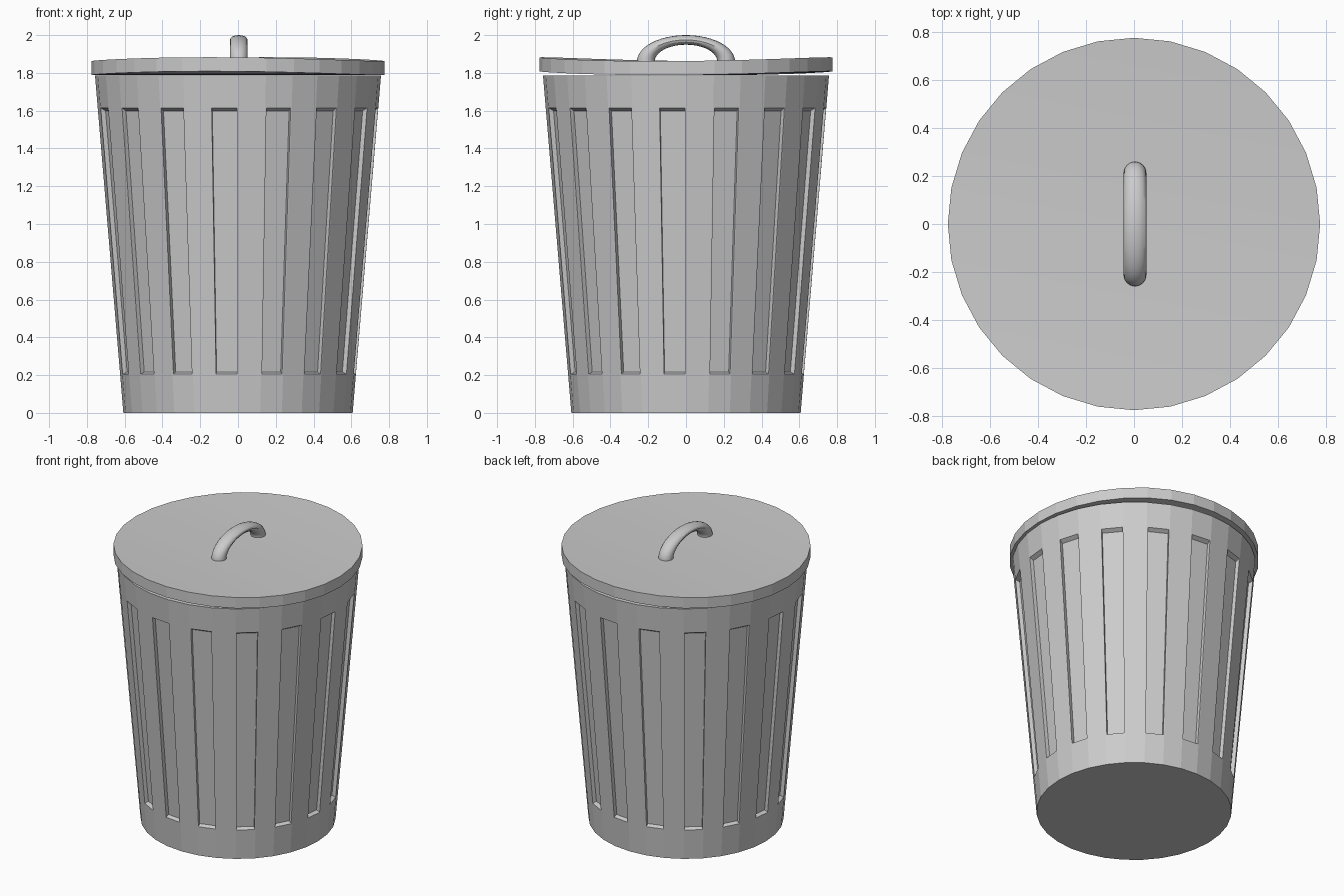
import bpy, bmesh, math

if "Cube" in bpy.data.objects:
    bpy.data.objects.remove(bpy.data.objects["Cube"])

SIDES = 32


def radius_at(z):
    return 0.607 + 0.15 * z / 1.785


def make_object(name, bm):
    bmesh.ops.recalc_face_normals(bm, faces=bm.faces)
    mesh = bpy.data.meshes.new(name)
    bm.to_mesh(mesh)
    bm.free()
    obj = bpy.data.objects.new(name, mesh)
    bpy.context.collection.objects.link(obj)
    return obj


def ring(bm, r, height):
    verts = []
    for i in range(SIDES):
        a = 2 * math.pi * i / SIDES
        x, y = r * math.cos(a), r * math.sin(a)
        verts.append(bm.verts.new((x, y, height(x, y))))
    return verts


def bridge(bm, low, high):
    return [bm.faces.new((low[i], low[(i + 1) % SIDES],
                          high[(i + 1) % SIDES], high[i]))
            for i in range(SIDES)]


# Tapered body with a recessed panel on every other side
bm = bmesh.new()
rings = [ring(bm, radius_at(z), lambda x, y, z=z: z)
         for z in (0, 0.2, 1.62, 1.785)]
bands = [bridge(bm, a, b) for a, b in zip(rings, rings[1:])]
bm.faces.new(rings[0][::-1])
bm.faces.new(rings[-1])
bm.normal_update()
panels = bands[1][1::2]
bmesh.ops.inset_individual(bm, faces=panels, thickness=0.008)
bmesh.ops.inset_individual(bm, faces=panels, thickness=0.001, depth=-0.025)
for face in panels:
    for v in face.verts:
        # slope the top and bottom walls of each recess
        old = radius_at(v.co.z)
        v.co.z += -0.017 if v.co.z > 1 else 0.008
        k = radius_at(v.co.z) / old
        v.co.x *= k
        v.co.y *= k
make_object("bin_body", bm)

# Slightly bent lid, faced with strips running across the bend
SHIFT = 14
axis = math.pi * SHIFT / SIDES


def lid_height(x, y):
    d = (x * math.cos(axis) + y * math.sin(axis)) / 0.775
    return 1.862 + 0.021 * d * d


bm = bmesh.new()
top = ring(bm, 0.775, lid_height)
bottom = ring(bm, 0.775, lambda x, y: lid_height(x, y) - 0.074)
bridge(bm, bottom, top)
half = SHIFT // 2
for loop in (top, bottom):
    for k in range(SIDES // 2):
        ids = [(half + k) % SIDES, (half + k + 1) % SIDES,
               (half - k - 1) % SIDES, (half - k) % SIDES]
        bm.faces.new([loop[i] for i in dict.fromkeys(ids)])
make_object("lid", bm)

# Arched handle: upper half of a flattened ring
bpy.ops.mesh.primitive_torus_add(major_segments=48, minor_segments=16,
                                 major_radius=0.213, minor_radius=0.047)
handle = bpy.context.object
handle.name = "lid_handle"
bm = bmesh.new()
bm.from_mesh(handle.data)
for v in bm.verts:
    x, y, z = v.co
    v.co = (z + 0.004, x, 1.86 + y * 0.14 / 0.26)
geom = bm.verts[:] + bm.edges[:] + bm.faces[:]
bmesh.ops.bisect_plane(bm, geom=geom, plane_co=(0, 0, 1.85),
                       plane_no=(0, 0, 1), clear_inner=True)
bmesh.ops.holes_fill(bm, edges=[e for e in bm.edges if e.is_boundary])
bmesh.ops.recalc_face_normals(bm, faces=bm.faces)
bm.to_mesh(handle.data)
bm.free()
bpy.ops.object.shade_smooth_by_angle()
